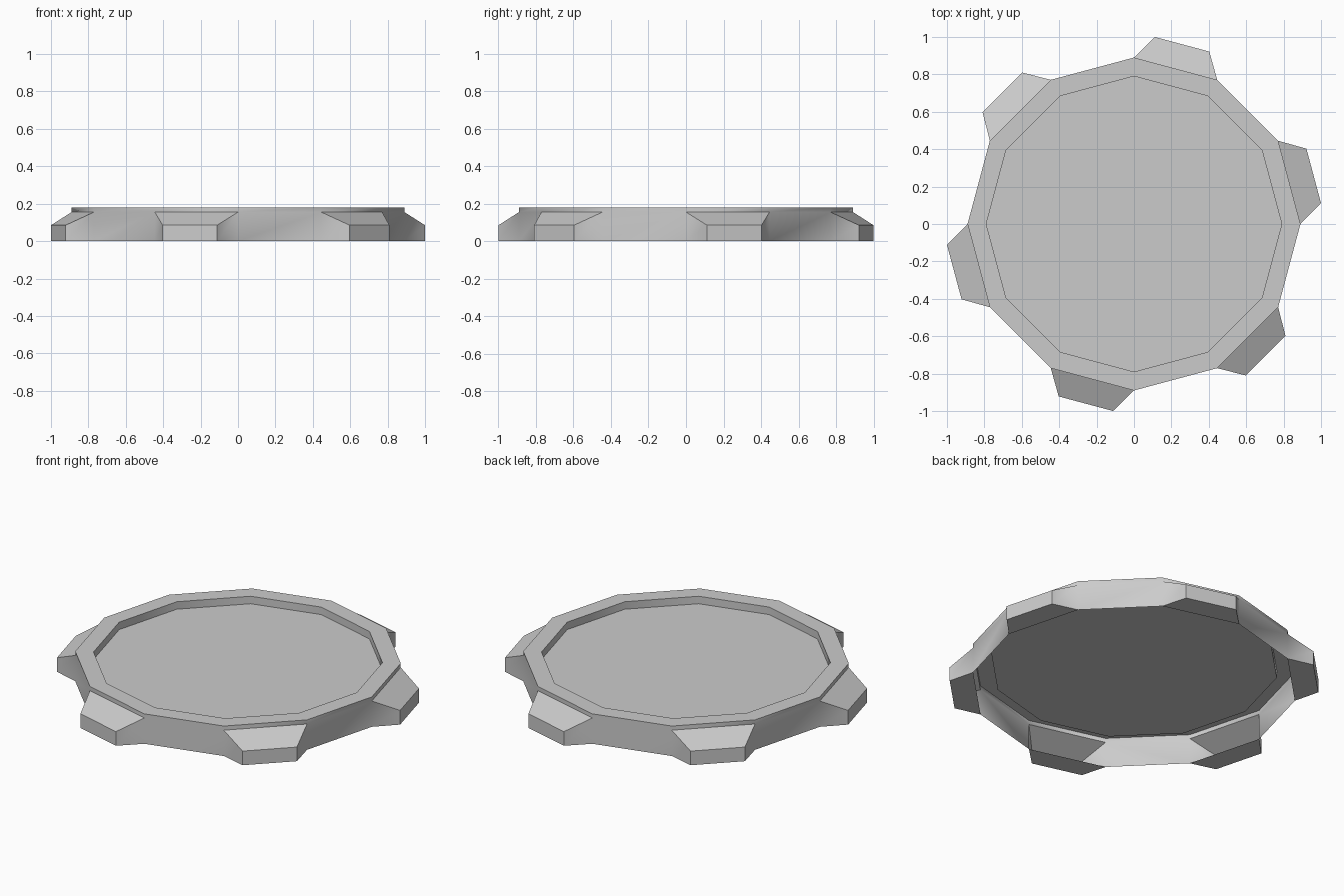
import bpy
import bmesh
from mathutils import Vector
from math import radians

SIDES = 12
OUTER, INNER = 0.89, 0.79
FOOT_TOP, RIM_TOP, FLOOR = 0.155, 0.18, 0.135
FOOT_OUT, FOOT_TAPER, FOOT_EDGE = 0.135, 0.08, 0.085

cube = bpy.data.objects.get("Cube")
if cube:
    bpy.data.objects.remove(cube, do_unlink=True)

grey = bpy.data.materials.new("light grey")
colour = (0.6, 0.6, 0.6, 1)
grey.diffuse_color = colour
grey.use_nodes = True
grey.node_tree.nodes["Principled BSDF"].inputs["Base Color"].default_value = colour

bm = bmesh.new()


def ring(radius, z):
    verts = bmesh.ops.create_circle(bm, segments=SIDES, radius=radius)["verts"]
    for v in verts:
        v.co.z = z
    return verts


def bridge(a, b):
    return [bm.faces.new((a[i - 1], a[i], b[i], b[i - 1])) for i in range(SIDES)]


# Open-bottomed dish: outer wall, rim and recessed floor
rings = [ring(OUTER, 0), ring(OUTER, FOOT_TOP), ring(OUTER, RIM_TOP),
         ring(INNER, RIM_TOP), ring(INNER, FLOOR)]
bands = [bridge(a, b) for a, b in zip(rings, rings[1:])]
bm.faces.new(rings[-1])
bmesh.ops.recalc_face_normals(bm, faces=bm.faces[:])
if bm.faces[-1:][0].normal.z < 0:
    bmesh.ops.reverse_faces(bm, faces=bm.faces[:])


def is_foot(face):
    c = face.calc_center_median()
    angle = Vector((1, 0)).angle_signed(Vector((c.x, c.y)))
    return int((-angle % radians(360)) / radians(30)) % 2 == 0


# Feet: every other wall panel pulled outwards, narrowed and sloped
panels = [f for f in bands[0] if is_foot(f)]
for face in bmesh.ops.extrude_discrete_faces(bm, faces=panels)["faces"]:
    normal = face.normal.copy()
    side = Vector((-normal.y, normal.x, 0))
    centre = face.calc_center_median()
    for v in face.verts:
        sign = 1 if (v.co - centre).dot(side) > 0 else -1
        v.co += normal * FOOT_OUT - side * sign * FOOT_TAPER
        v.co.z = min(v.co.z, FOOT_EDGE)

mesh = bpy.data.meshes.new("round_platform")
bm.to_mesh(mesh)
bm.free()
mesh.materials.append(grey)
platform = bpy.data.objects.new("round_platform", mesh)
bpy.context.collection.objects.link(platform)

# Smooth the round wall, keep the rim and feet crisp
bpy.ops.object.select_all(action="DESELECT")
platform.select_set(True)
bpy.context.view_layer.objects.active = platform
bpy.ops.object.shade_smooth_by_angle(angle=radians(31))
